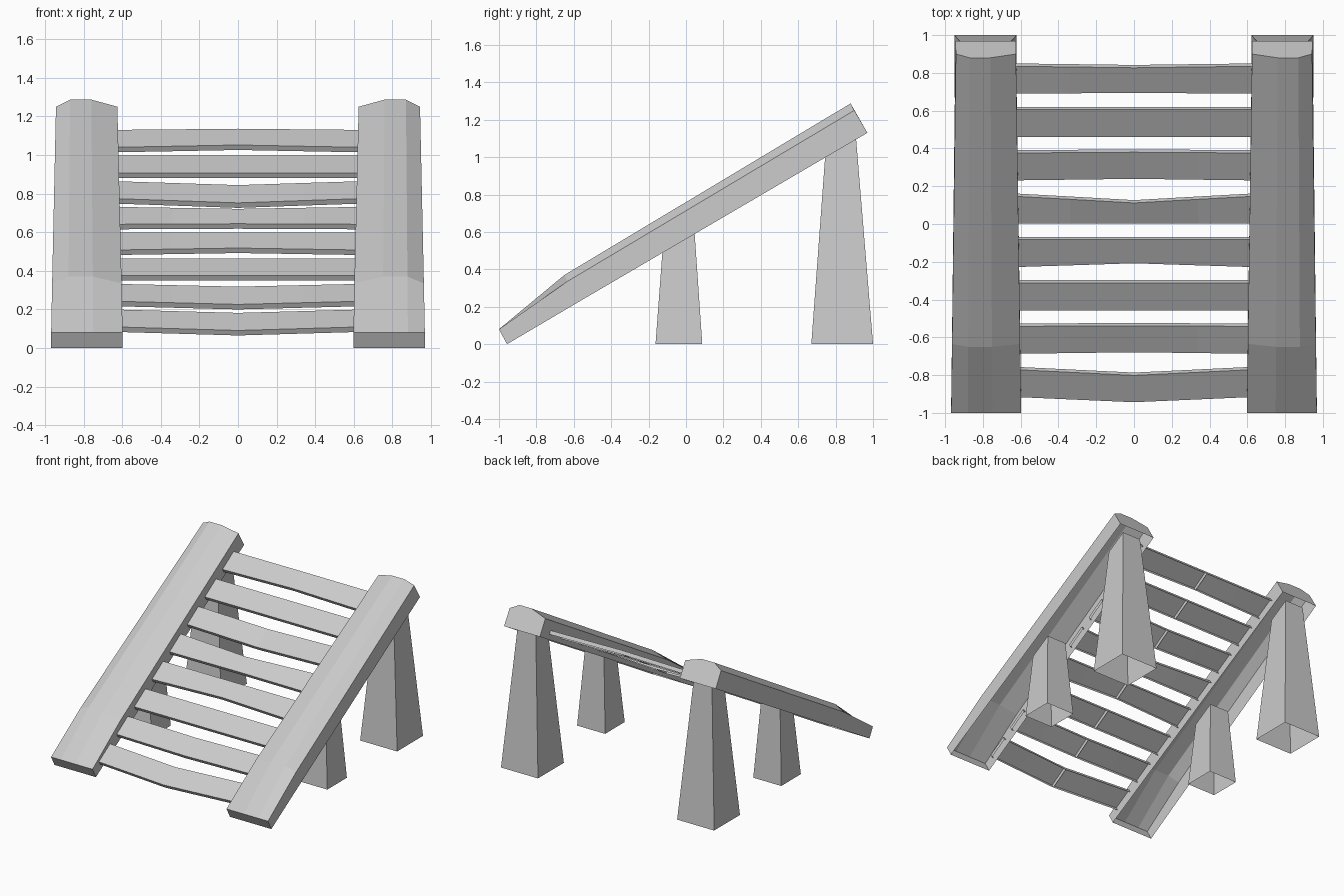
import bpy, bmesh

if "Cube" in bpy.data.objects:
    bpy.data.objects.remove(bpy.data.objects["Cube"])


def loft(name, sections, closed=False, caps=(), mirror=False):
    """Skin equal-length point lists; caps lists section indices to fill."""
    bm = bmesh.new()
    rows = [[bm.verts.new(p) for p in s] for s in sections]
    n = len(rows[0])
    for a, b in zip(rows, rows[1:]):
        for j in range(n if closed else n - 1):
            k = (j + 1) % n
            bm.faces.new((a[j], b[j], b[k], a[k]))
    for c in (0, len(rows) - 1):
        if c in caps:
            bm.faces.new(rows[c])
    bmesh.ops.recalc_face_normals(bm, faces=bm.faces)
    # inner partitions go in after the outside is oriented
    for c in caps:
        if c not in (0, len(rows) - 1):
            bm.faces.new(rows[c])
    me = bpy.data.meshes.new(name)
    bm.to_mesh(me)
    bm.free()
    ob = bpy.data.objects.new(name, me)
    bpy.context.collection.objects.link(ob)
    if mirror:
        ob.modifiers.new("Mirror", 'MIRROR').use_mirror_merge = False
    return ob


def rail_bottom(y):
    return 0.5855 * (y + 0.96)


# Side rails: domed shells, open underneath, tapering towards the top
def rail_section(xs, bottom, edge, crest):
    pts = [bottom, edge, crest, crest, edge, bottom]
    return [(x, y, z) for x, (y, z) in zip(xs, pts)]


low = (0.598, 0.598, 0.75, 0.88, 0.968, 0.968)
mid = (0.603, 0.603, 0.752, 0.878, 0.963, 0.963)
top = (0.625, 0.625, 0.76, 0.87, 0.943, 0.945)
loft("side_rails", [
    rail_section(low, (-0.957, 0.0), (-1.0, 0.08), (-1.0, 0.08)),
    rail_section(mid, (-0.56, rail_bottom(-0.56)), (-0.635, 0.335), (-0.65, 0.37)),
    rail_section(top, (0.97, 1.13), (0.90, 1.25), (0.88, 1.287)),
], caps=(0, 2), mirror=True)


# Legs: tapered square posts cut to the slope, open at the bottom
def leg(name, base, head, cx):
    b0, b1 = base
    t0, t1 = head
    hb, ht = (b1 - b0) / 2, (t1 - t0) / 2
    lift = 0.02
    z0, z1 = rail_bottom(t0) + lift, rail_bottom(t1) + lift
    loft(name, [
        [(cx - hb, b0, 0), (cx + hb, b0, 0), (cx + hb, b1, 0), (cx - hb, b1, 0)],
        [(cx - ht, t0, z0), (cx + ht, t0, z0), (cx + ht, t1, z1), (cx - ht, t1, z1)],
    ], closed=True, mirror=True)


leg("tall_legs", (0.67, 1.0), (0.745, 0.908), 0.786)
leg("short_legs", (-0.163, 0.087), (-0.125, 0.045), 0.786)

# Slats: slightly bent planks; each entry is the (y, z) shift of the
# back and front edge at the middle of the plank
bends = [
    ((-0.008, 0.006), (0.004, 0.012)),
    ((0, 0), (0, 0)),
    ((0.004, -0.02), (0.008, -0.022)),
    ((-0.035, -0.01), (0, 0.003)),
    ((0, 0), (0.02, 0.01)),
    ((0, 0), (0, 0)),
    ((0.003, -0.014), (0.008, -0.016)),
    ((-0.03, -0.017), (-0.027, -0.018)),
]
for i, (back, front) in enumerate(bends):
    dy, dz = -0.2295 * i, -0.133 * i
    end = 0.615 + 0.0125 * (1.77 + dy)
    sections = []
    for x, f in ((-end, 0), (-0.34, 0.45), (0, 1), (0.34, 0.45), (end, 0)):
        by, bz = 0.835 + dy + f * back[0], 1.13 + dz + f * back[1]
        fy, fz = 0.69 + dy + f * front[0], 1.04 + dz + f * front[1]
        sections.append([(x, fy + 0.015, fz - 0.026), (x, fy, fz),
                         (x, by, bz), (x, by + 0.015, bz - 0.026)])
    loft(f"slat_{i + 1}", sections, caps=(0, 2, 4))
